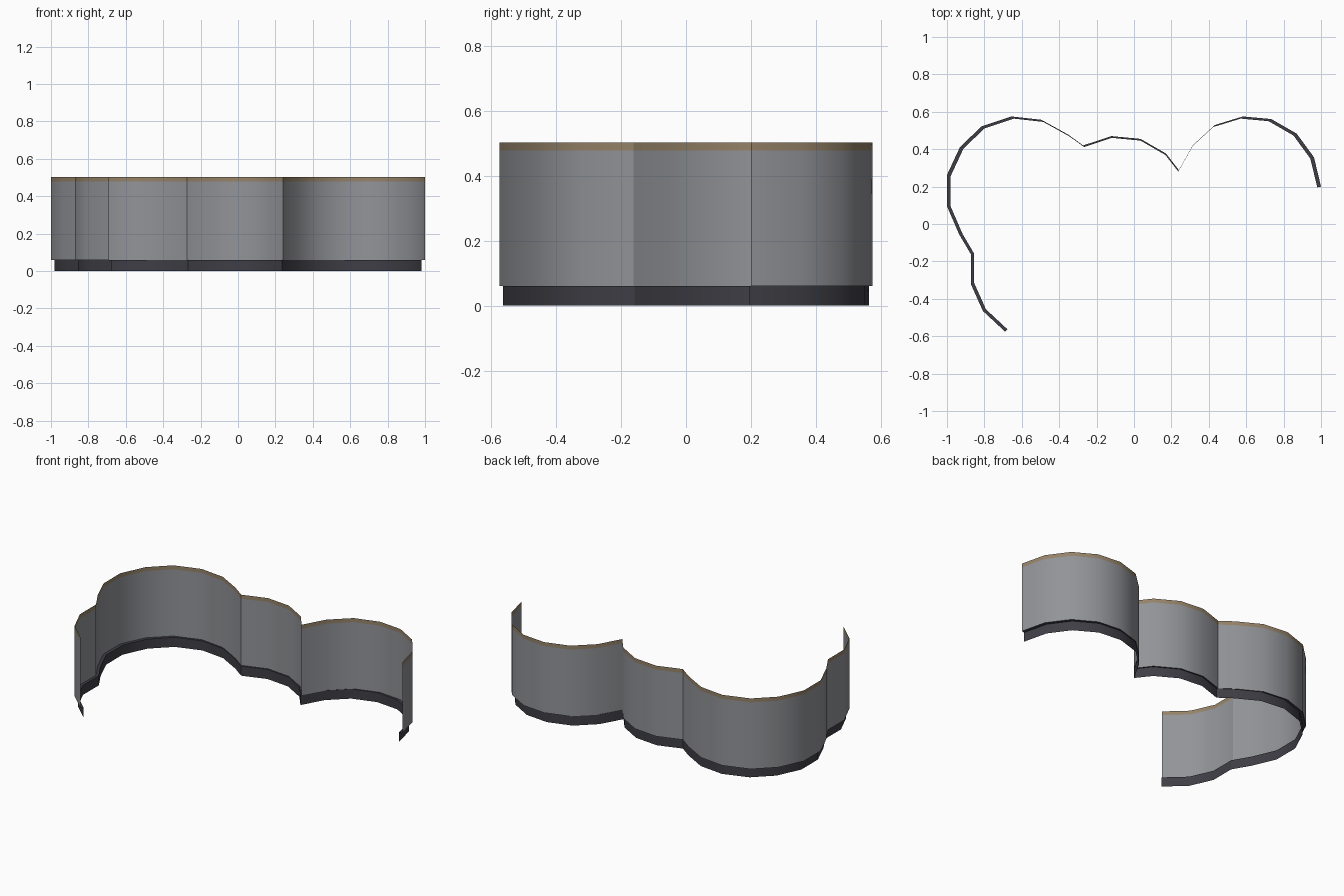
import bpy, bmesh, math

if "Cube" in bpy.data.objects:
    bpy.data.objects.remove(bpy.data.objects["Cube"])

# Scalloped plan of the wall, from the front-left end round the back to the right end
PATH = [(-0.69, -0.575), (-0.808, -0.465), (-0.872, -0.322), (-0.872, -0.162),
        (-0.935, -0.055), (-1.0, 0.095), (-1.0, 0.262), (-0.93, 0.412),
        (-0.815, 0.522), (-0.655, 0.575), (-0.495, 0.557), (-0.352, 0.478),
        (-0.272, 0.42), (-0.121, 0.47), (0.035, 0.455), (0.171, 0.377),
        (0.241, 0.287), (0.318, 0.424), (0.432, 0.529), (0.582, 0.575),
        (0.734, 0.561), (0.87, 0.483), (0.962, 0.357), (1.0, 0.2)]


def material(name, rgb):
    m = bpy.data.materials.new(name)
    m.diffuse_color = (*rgb, 1)
    m.use_nodes = True
    m.node_tree.nodes["Principled BSDF"].inputs["Base Color"].default_value = m.diffuse_color
    return m


def strip(name, rings, mat):
    """Sheet swept along the plan; rings are (plan scale, height) pairs."""
    bm = bmesh.new()
    rows = [[bm.verts.new((x * s, y * s, z)) for x, y in PATH] for s, z in rings]
    for a, b in zip(rows, rows[1:]):
        for i in range(len(PATH) - 1):
            bm.faces.new((a[i + 1], a[i], b[i], b[i + 1]))
    me = bpy.data.meshes.new(name)
    bm.to_mesh(me)
    bm.free()
    me.materials.append(mat)
    ob = bpy.data.objects.new(name, me)
    bpy.context.collection.objects.link(ob)
    # smooth along the scallops, crisp at the cusps
    bpy.ops.object.select_all(action='DESELECT')
    ob.select_set(True)
    bpy.context.view_layer.objects.active = ob
    bpy.ops.object.shade_smooth_by_angle(angle=math.radians(27.5))
    return ob


grey = material("wall grey", (0.29, 0.295, 0.315))
dark = material("plinth dark grey", (0.05, 0.048, 0.06))
tan = material("trim tan", (0.30, 0.225, 0.14))

# Recessed plinth with the ledge under the wall
strip("plinth", [(0.98, 0.0), (0.98, 0.06), (1.0, 0.06)], dark)
# Main curved wall
strip("wall", [(1.0, 0.06), (1.0, 0.478)], grey)
# Narrow trim along the top edge
strip("top_trim", [(1.0, 0.478), (1.0, 0.503)], tan)
